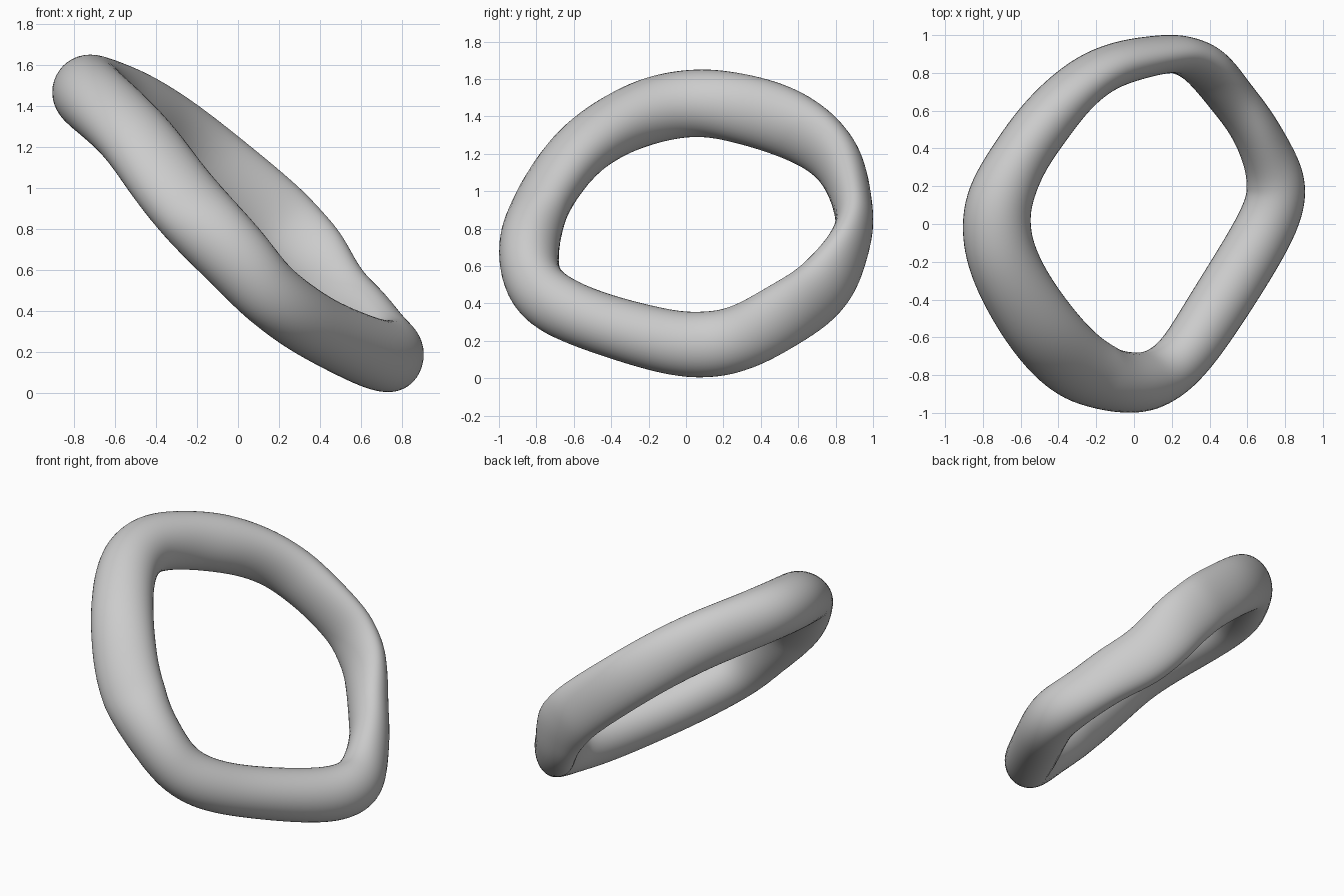
import bpy
import bmesh
import math
from mathutils import Vector

STEPS = 6     # rings between neighbouring stations
SIDES = 40    # points around the tube

default_cube = bpy.data.objects.get("Cube")
if default_cube:
    bpy.data.objects.remove(default_cube, do_unlink=True)

# Stations round the loop: centre x, y, z, then half widths in plan,
# in side elevation and in depth (across the other two)
stations = [Vector(s) for s in (
    (.15, .9, .89, .103, .105, .185),
    (-.125, .84, 1.12, .12, .13, .182),
    (-.32, .71, 1.27, .135, .163, .18),
    (-.48, .53, 1.37, .152, .185, .178),
    (-.61, .345, 1.43, .155, .187, .175),
    (-.71, .14, 1.47, .175, .183, .178),
    (-.728, -.03, 1.465, .182, .18, .18),
    (-.695, -.19, 1.43, .186, .178, .18),
    (-.61, -.37, 1.355, .19, .166, .178),
    (-.475, -.57, 1.22, .196, .157, .175),
    (-.325, -.73, 1.01, .193, .152, .18),
    (-.17, -.815, .83, .175, .155, .185),
    (-.01, -.842, .665, .164, .16, .178),
    (.12, -.817, .515, .153, .156, .165),
    (.26, -.71, .4, .149, .164, .16),
    (.425, -.466, .295, .16, .162, .16),
    (.66, -.09, .19, .161, .173, .167),
    (.747, .11, .18, .158, .177, .168),
    (.747, .24, .2, .154, .175, .165),
    (.705, .37, .25, .137, .174, .16),
    (.62, .535, .345, .126, .174, .168),
    (.51, .677, .435, .125, .168, .18),
    (.425, .785, .55, .128, .153, .186),
    (.35, .855, .67, .12, .125, .188),
    (.26, .893, .775, .105, .108, .186),
)]


def spline(points, i, t):
    """Closed smooth curve through the stations."""
    p, q, r, s = (points[(i + k) % len(points)] for k in (-1, 0, 1, 2))
    return .5 * (2 * q + (r - p) * t + (2 * p - 5 * q + 4 * r - s) * t ** 2
                 + (3 * q - p - 3 * r + s) * t ** 3)


def cross_section(centre, tangent, plan, side, depth):
    """Ellipse across the path that has the given half widths."""
    a = tangent.cross(Vector((0, 0, 1))).normalized()
    b = tangent.cross(Vector((1, 0, 0))).normalized()
    thin = (a + b).normalized()
    wide = thin.cross(tangent)
    mean = (plan ** 2 + side ** 2) / 2
    skew = (plan ** 2 - side ** 2) / 2 / max(.3, 1 - a.dot(b) ** 2)
    wide_sq = depth ** 2
    thin_sq = (mean - wide_sq * a.dot(wide) ** 2) / a.dot(thin) ** 2
    ring = []
    for k in range(SIDES):
        angle = math.tau * k / SIDES
        # Start each ring from the plan direction so neighbours line up
        w = a * math.cos(angle) + a.cross(tangent) * math.sin(angle)
        stretched = (thin * thin_sq * thin.dot(w) + wide * wide_sq * wide.dot(w)
                     + skew * (a * a.dot(w) - b * b.dot(w)))
        ring.append(centre + stretched / math.sqrt(w.dot(stretched)))
    return ring


# Path round the loop, relaxed so that it flows evenly
path = [spline(stations, i, k / STEPS)
        for i in range(len(stations)) for k in range(STEPS)]
for _ in range(8):
    path = [(path[i - 1] + 2 * p + path[(i + 1) % len(path)]) / 4
            for i, p in enumerate(path)]

# Sweep the section round the loop
bm = bmesh.new()
rings = []
for i, sample in enumerate(path):
    ahead, behind = path[(i + 1) % len(path)], path[i - 1]
    tangent = Vector((ahead - behind)[:3]).normalized()
    section = cross_section(Vector(sample[:3]), tangent, *sample[3:])
    rings.append([bm.verts.new(p) for p in section])
for i, ring in enumerate(rings):
    before = rings[i - 1]
    for k in range(SIDES):
        bm.faces.new((before[k - 1], before[k], ring[k], ring[k - 1]))
for _ in range(3):
    bmesh.ops.smooth_vert(bm, verts=bm.verts, factor=.4,
                          use_axis_x=True, use_axis_y=True, use_axis_z=True)
bmesh.ops.recalc_face_normals(bm, faces=bm.faces)

mesh = bpy.data.meshes.new("wavy_ring")
bm.to_mesh(mesh)
bm.free()
mesh.shade_smooth()
wavy_ring = bpy.data.objects.new("wavy_ring", mesh)
bpy.context.collection.objects.link(wavy_ring)

# Plain grey finish
grey = bpy.data.materials.new("plain_grey")
grey.use_nodes = True
colour = (.6, .6, .6, 1)
grey.diffuse_color = colour
grey.node_tree.nodes["Principled BSDF"].inputs["Base Color"].default_value = colour
mesh.materials.append(grey)
